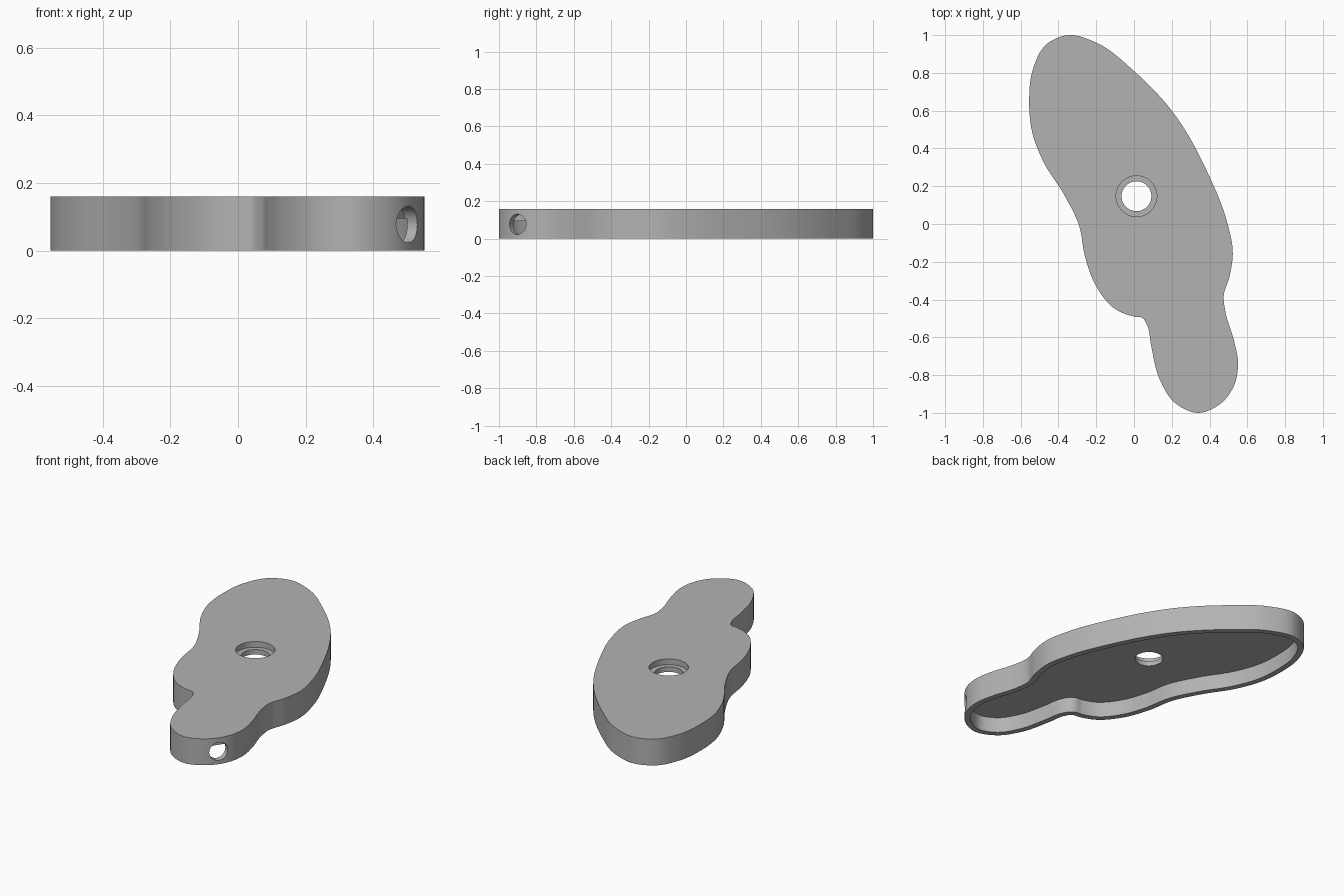
import bpy, bmesh, math
from mathutils import Vector, Matrix

cube = bpy.data.objects.get("Cube")
if cube:
    bpy.data.objects.remove(cube, do_unlink=True)

HEIGHT, CEILING, WALL = 0.16, 0.095, 0.035

grey = bpy.data.materials.new("plain grey")
grey.use_nodes = True
grey.diffuse_color = (0.45, 0.45, 0.45, 1)
grey.node_tree.nodes["Principled BSDF"].inputs["Base Color"].default_value = (0.45, 0.45, 0.45, 1)

# Outline control points, clockwise from the far end
OUTLINE = [Vector(p) for p in [
    (-.35, 1), (-.2, .96), (0, .81), (.2, .6), (.4, .25), (.49, .02),
    (.523, -.16), (.505, -.28), (.475, -.38), (.485, -.47), (.53, -.62),
    (.551, -.74), (.53, -.855), (.46, -.95), (.34, -1), (.22, -.95),
    (.135, -.82), (.09, -.64), (.067, -.53), (.045, -.498), (0, -.49),
    (-.1, -.45), (-.2, -.33), (-.26, -.17), (-.29, -.01), (-.37, .155),
    (-.48, .33), (-.54, .49), (-.555, .65), (-.535, .82), (-.465, .95)]]


def smooth_loop(points, steps=8):
    """Closed spline through the points, with chord-length tangents."""
    n = len(points)
    tangents = []
    for i, p in enumerate(points):
        a, b = p - points[i - 1], points[(i + 1) % n] - p
        la, lb = a.length, b.length
        tangents.append((a / la * lb + b / lb * la) / (la + lb))
    loop = []
    for i, p in enumerate(points):
        j = (i + 1) % n
        q = points[j]
        d = (q - p).length
        for s in range(steps):
            t = s / steps
            h = t * t * (3 - 2 * t)
            loop.append(p * (1 - h) + q * h
                        + tangents[i] * d * t * (1 - t) ** 2
                        - tangents[j] * d * t * t * (1 - t))
    return loop


def inset(loop, distance):
    """Move a clockwise loop inward along its normals."""
    n = len(loop)
    result = []
    for i, p in enumerate(loop):
        t = (loop[(i + 1) % n] - loop[i - 1]).normalized()
        result.append(p + Vector((t.y, -t.x)) * distance)
    return result


def add_object(name, bm):
    bmesh.ops.recalc_face_normals(bm, faces=bm.faces)
    mesh = bpy.data.meshes.new(name)
    bm.to_mesh(mesh)
    bm.free()
    mesh.materials.append(grey)
    obj = bpy.data.objects.new(name, mesh)
    bpy.context.collection.objects.link(obj)
    return obj


def prism(name, loop, bottom, top):
    bm = bmesh.new()
    face = bm.faces.new([bm.verts.new((p.x, p.y, bottom)) for p in loop])
    side = bmesh.ops.extrude_face_region(bm, geom=[face])["geom"]
    verts = [v for v in side if isinstance(v, bmesh.types.BMVert)]
    bmesh.ops.translate(bm, verts=verts, vec=(0, 0, top - bottom))
    return add_object(name, bm)


def cylinder(name, radius, start, end):
    start, end = Vector(start), Vector(end)
    axis = end - start
    matrix = Matrix.Translation((start + end) / 2) @ axis.to_track_quat("Z", "Y").to_matrix().to_4x4()
    bm = bmesh.new()
    bmesh.ops.create_cone(bm, cap_ends=True, segments=64, radius1=radius,
                          radius2=radius, depth=axis.length, matrix=matrix)
    return add_object(name, bm)


# Solid body and the shapes removed from it
edge = smooth_loop(OUTLINE)
body = prism("shell_body", edge, 0, HEIGHT)
mouth = Vector((0.508, -0.905, 0.077))
outward = Vector((0.84, -0.54, 0)).normalized()
cutters = [
    prism("cavity_cutter", inset(edge, WALL), -0.05, CEILING),
    cylinder("counterbore_cutter", 0.108, (0.013, 0.147, 0.125), (0.013, 0.147, 0.3)),
    cylinder("through_hole_cutter", 0.079, (0.013, 0.147, 0.05), (0.013, 0.147, 0.3)),
    cylinder("side_port_cutter", 0.054, mouth - outward * 0.05, mouth + outward * 0.1),
]
for cutter in cutters:
    cutter.hide_render = True
    mod = body.modifiers.new(cutter.name, "BOOLEAN")
    mod.operation = "DIFFERENCE"
    mod.solver = "EXACT"
    mod.object = cutter

# Bake the cuts and discard the cutters
graph = bpy.context.evaluated_depsgraph_get()
cut_mesh = bpy.data.meshes.new_from_object(body.evaluated_get(graph))
body.modifiers.clear()
body.data = cut_mesh
for cutter in cutters:
    bpy.data.objects.remove(cutter, do_unlink=True)

# Smooth the curved walls and keep the rims sharp
bpy.ops.object.select_all(action="DESELECT")
body.select_set(True)
bpy.context.view_layer.objects.active = body
bpy.ops.object.shade_smooth_by_angle(angle=math.radians(30))
